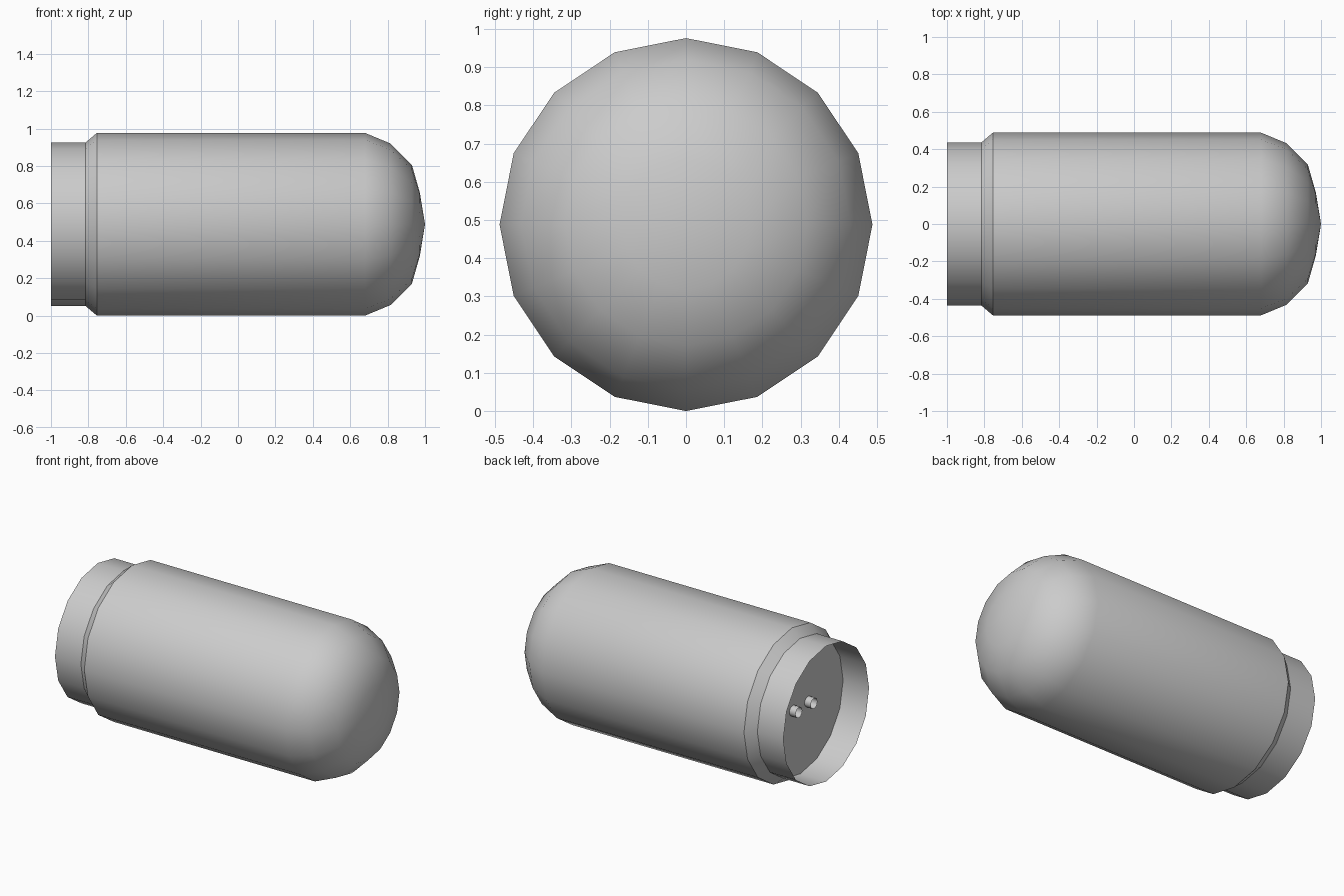
import bpy, bmesh
from math import sin, cos, pi, radians

if "Cube" in bpy.data.objects:
    bpy.data.objects.remove(bpy.data.objects["Cube"])

AXIS_Z = 0.488


def lathe(name, profile, sides, y=0.0, z=AXIS_Z, angle=35):
    """Revolve (x, radius) points around an axis parallel to x; radius 0 makes a pole."""
    bm = bmesh.new()
    rings = []
    for x, r in profile:
        n = sides if r > 0 else 1
        rings.append([bm.verts.new((x, y + r * sin(2 * pi * i / sides),
                                    z + r * cos(2 * pi * i / sides))) for i in range(n)])
    for a, b in zip(rings, rings[1:]):
        for i in range(sides):
            j = (i + 1) % sides
            quad = [a[i % len(a)], a[j % len(a)], b[j % len(b)], b[i % len(b)]]
            bm.faces.new(list(dict.fromkeys(quad)))
    bmesh.ops.recalc_face_normals(bm, faces=bm.faces)
    mesh = bpy.data.meshes.new(name)
    bm.to_mesh(mesh)
    bm.free()
    obj = bpy.data.objects.new(name, mesh)
    bpy.context.collection.objects.link(obj)
    bpy.ops.object.select_all(action='DESELECT')
    obj.select_set(True)
    bpy.context.view_layer.objects.active = obj
    bpy.ops.object.shade_smooth_by_angle(angle=radians(angle))
    return obj


# Main shell: collar step, straight barrel and domed nose
lathe("capsule_shell", [(-0.815, 0.437), (-0.755, 0.488), (0.68, 0.488), (0.815, 0.432),
                        (0.93, 0.317), (0.972, 0.17), (1.0, 0)], 16)

# Thin open skirt at the rear
lathe("rear_skirt", [(-1.0, 0.437), (-0.815, 0.437)], 16)

# Flat bulkhead recessed inside the skirt
lathe("rear_bulkhead", [(-0.815, 0.437), (-0.815, 0)], 16)

# Pair of small open nozzles on the bulkhead
for side, y in (("left", 0.077), ("right", -0.077)):
    lathe("nozzle_" + side, [(-0.815, 0.034), (-0.86, 0.034)], 12, y=y)
